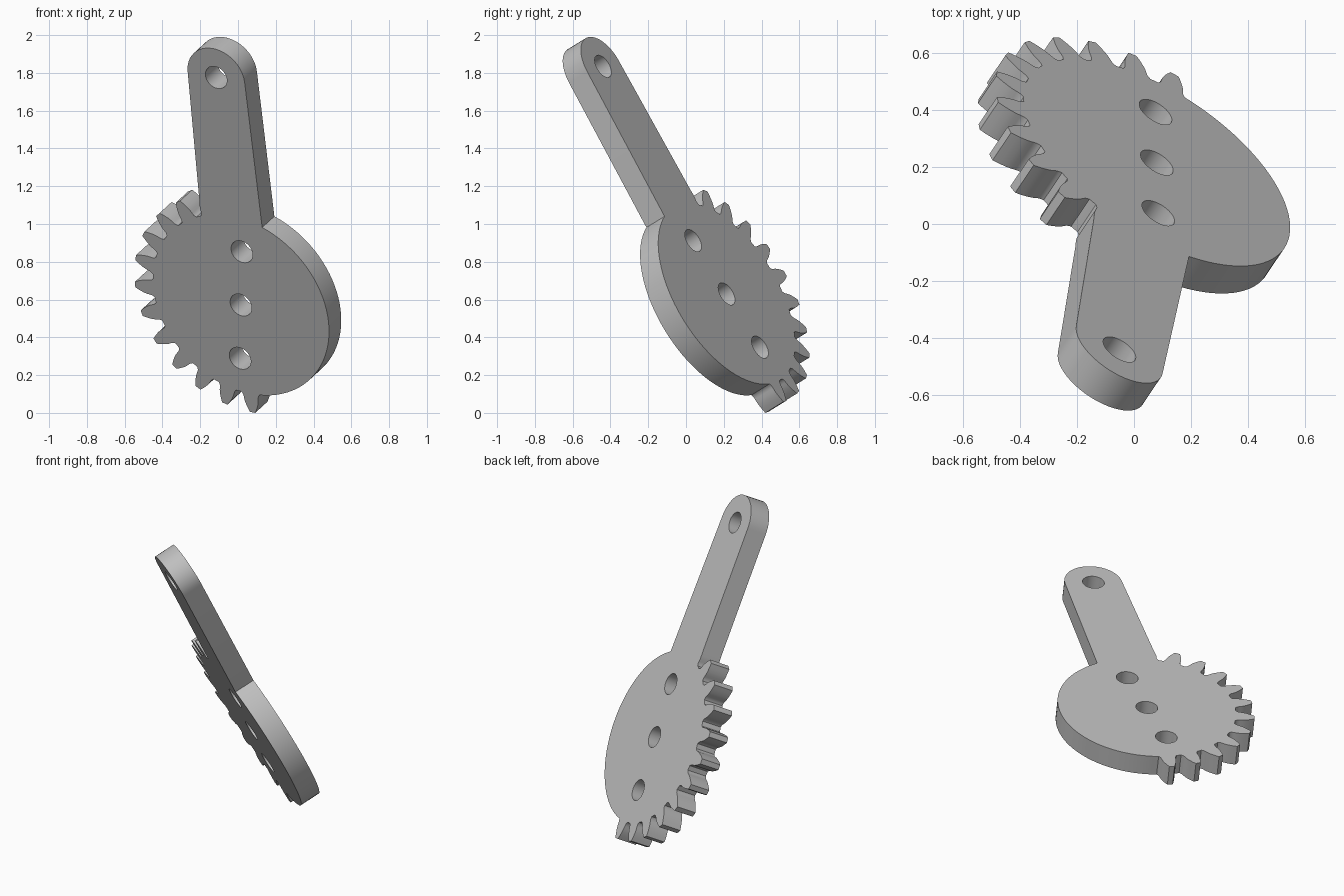
import bpy, bmesh
from math import sin, cos, tan, acos, asin, pi, radians
from mathutils import Vector, Matrix

cube = bpy.data.objects.get("Cube")
if cube:
    bpy.data.objects.remove(cube)

# Plate dimensions: sector gear with a lever arm along local +x
MODULE, TEETH, THICK = 0.05, 24, 0.13
PITCH_R = MODULE * TEETH / 2
TIP_R, ROOT_R = PITCH_R + MODULE, PITCH_R - 1.25 * MODULE
BASE_R = PITCH_R * cos(radians(20))
ARM_LEN, ARM_TIP, ARM_BASE = 1.377, 0.175, 0.186
HOLE_R = 0.066
STEP = 2 * pi / TEETH


def polar(r, a, cx=0, cy=0):
    return (cx + r * cos(a), cy + r * sin(a))


def arc(r, start, end, n, cx=0, cy=0):
    return [polar(r, start + (end - start) * i / n, cx, cy) for i in range(n + 1)]


def half_angle(r):
    """Half the tooth width, as an angle: involute flank with a root fillet."""
    inv = lambda a: tan(a) - a
    a = acos(min(1, BASE_R / r))
    fillet = 0.025 * max(0, (BASE_R - r) / (BASE_R - ROOT_R)) ** 2
    return 0.96 * pi / (2 * TEETH) + inv(radians(20)) - inv(a) + fillet


def tooth(mid):
    radii = [ROOT_R, 0.543, 0.552, BASE_R, 0.58, PITCH_R, 0.625, TIP_R]
    left = [polar(r, mid - half_angle(r)) for r in radii]
    right = [polar(r, mid + half_angle(r)) for r in reversed(radii)]
    return left + right + [polar(ROOT_R, mid + STEP / 2)]


def outside_arm(p):
    f = (p[0] - ROOT_R) / (ARM_LEN - ROOT_R)
    return p[0] < 0 or abs(p[1]) > ARM_BASE + (ARM_TIP - ARM_BASE) * f


# Outline: arm tip, toothed half, plain round half
corner = asin(ARM_BASE / ROOT_R)
outline = arc(ARM_TIP, -pi / 2, pi / 2, 24, ARM_LEN)
teeth = [p for k in range(1, 13) for p in tooth(k * STEP)][:-1]
outline += [p for p in teeth if outside_arm(p)]
outline += arc(ROOT_R, pi + half_angle(ROOT_R), 2 * pi - corner, 40)[1:]

# Round holes: one in the arm, three across the disc, tilted from the arm line
lean = asin(0.1257)
centres = [(ARM_LEN, 0), (0, 0)] + [polar(d, -lean) for d in (0.333, -0.333)]
loops = [outline] + [arc(HOLE_R, 0, 2 * pi, 32, *c)[:-1] for c in centres]

curve = bpy.data.curves.new("plate_profile", "CURVE")
curve.dimensions = "2D"
curve.fill_mode = "BOTH"
curve.extrude = THICK / 2
for pts in loops:
    spline = curve.splines.new("POLY")
    spline.points.add(len(pts) - 1)
    for sp, (x, y) in zip(spline.points, pts):
        sp.co = (x, y, 0, 1)
    spline.use_cyclic_u = True

profile = bpy.data.objects.new("plate_profile", curve)
bpy.context.collection.objects.link(profile)
bpy.context.view_layer.update()
mesh = bpy.data.meshes.new_from_object(
    profile.evaluated_get(bpy.context.evaluated_depsgraph_get()))
bpy.data.objects.remove(profile)

# Tilt the plate into place
n = Vector((0.497, 0.7385, 0.455)).normalized()
v = Vector((0.015, -0.53, 0.848))
v = (v - n * v.dot(n)).normalized()
u = n.cross(v)
along = v * cos(lean) - u * sin(lean)
across = -u * cos(lean) - v * sin(lean)
mesh.transform(Matrix((along, across, -n)).transposed().to_4x4())

bm = bmesh.new()
bm.from_mesh(mesh)
bmesh.ops.remove_doubles(bm, verts=bm.verts, dist=0.0005)
bmesh.ops.recalc_face_normals(bm, faces=bm.faces)
# Centre the plate and stand it on the ground
lo = [min(p.co[i] for p in bm.verts) for i in range(3)]
hi = [max(p.co[i] for p in bm.verts) for i in range(3)]
shift = Vector((-(lo[0] + hi[0]) / 2, -(lo[1] + hi[1]) / 2, -lo[2]))
bmesh.ops.translate(bm, verts=bm.verts, vec=shift)
bm.to_mesh(mesh)
bm.free()

grey = bpy.data.materials.new("plain_grey")
grey.use_nodes = True
colour = (0.52, 0.52, 0.52, 1)
grey.diffuse_color = colour
grey.node_tree.nodes["Principled BSDF"].inputs["Base Color"].default_value = colour
mesh.materials.clear()
mesh.materials.append(grey)

plate = bpy.data.objects.new("sector_gear_lever", mesh)
bpy.context.collection.objects.link(plate)
bpy.context.view_layer.objects.active = plate
plate.select_set(True)
bpy.ops.object.shade_smooth_by_angle(angle=radians(25))
